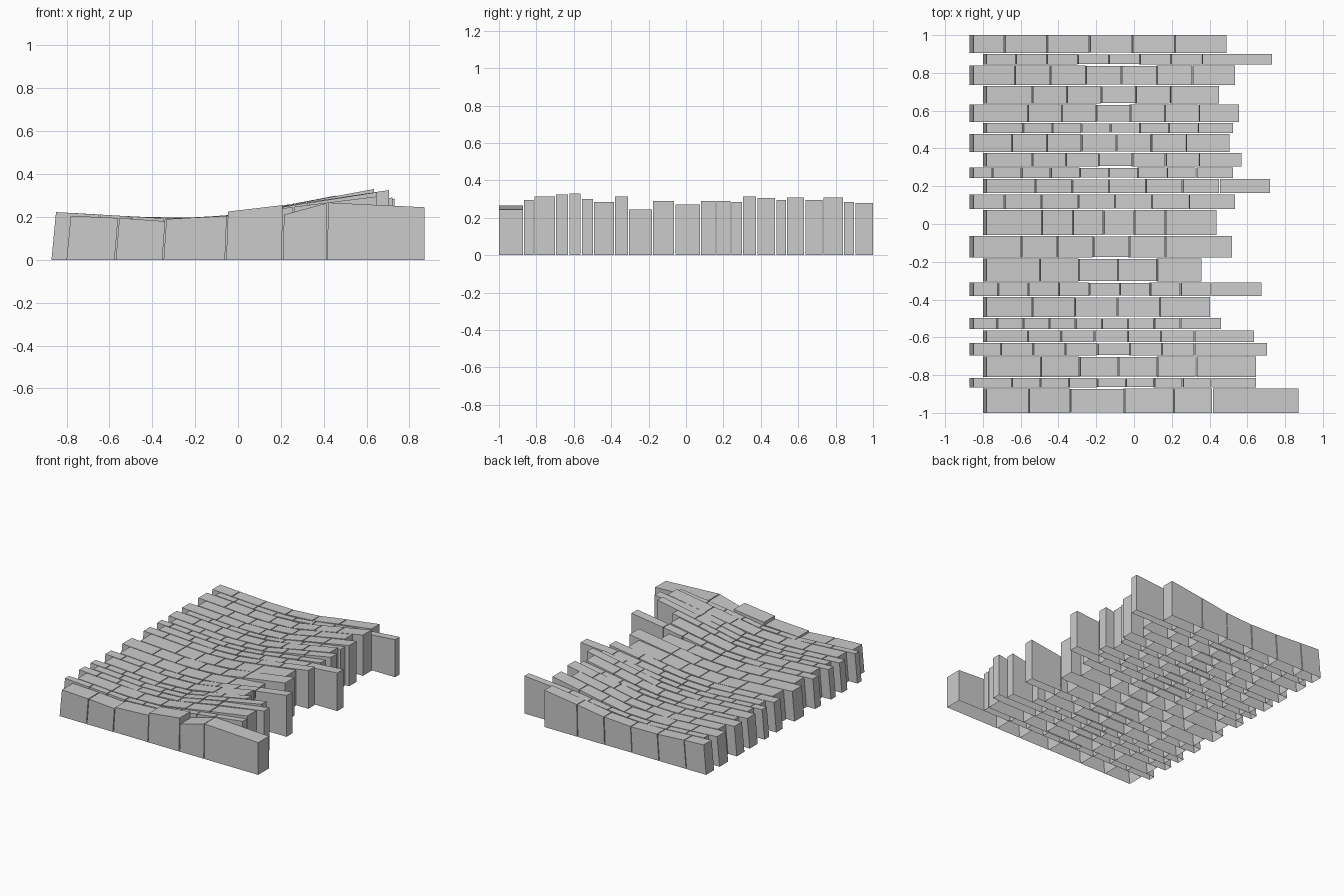
import bpy, bmesh

# rows front to back:
# (back edge y, right end x, top height at right end, stones, first joint x, last joint x)
ROWS = [(-.868, .87, .245, 6, -.565, .42), (-.813, .645, .295, 9, -.66, .41),
        (-.698, .645, .315, 6, -.505, .33), (-.627, .705, .325, 8, -.72, .32),
        (-.56, .635, .33, 7, -.575, .32), (-.495, .46, .30, 9, -.74, .245),
        (-.383, .40, .285, 5, -.55, .135), (-.307, .675, .315, 9, -.735, .41),
        (-.18, .355, .245, 5, -.51, .12), (-.06, .52, .29, 6, -.61, .165),
        (.077, .435, .27, 6, -.50, .165), (.16, .535, .29, 7, -.70, .29),
        (.24, .72, .29, 7, -.535, .455), (.302, .525, .285, 9, -.765, .33),
        (.378, .57, .315, 7, -.55, .345), (.48, .505, .305, 7, -.66, .275),
        (.538, .525, .295, 8, -.60, .34), (.635, .555, .31, 7, -.575, .345),
        (.733, .45, .295, 6, -.55, .19), (.842, .535, .31, 7, -.645, .31),
        (.902, .73, .285, 8, -.64, .36), (1.003, .49, .28, 6, -.70, .215)]
PROFILE = [(-.9, .224), (-.8, .219), (-.35, .193), (-.05, .203),
           (.2, .248), (.42, .285), (.63, .322), (.9, .33)]
# front course: joints and the stepped tops of its stones
FRONT_CUTS = [-.8, -.57, -.347, -.055, .21, .418, .87]
FRONT_TOPS = [(.205, .195), (.195, .18), (.19, .205), (.225, .255),
              (.21, .265), (.267, .245)]


def surface(x):
    for (xa, za), (xb, zb) in zip(PROFILE, PROFILE[1:]):
        if x <= xb:
            return za + (zb - za) * (x - xa) / (xb - xa)
    return PROFILE[-1][1]


def lean(x):
    return max(0, .02 * (.5 - x) / 1.3)


def block(bm, xa, xb, ya, yb, za, zb):
    # leaning hollow stone with a sloping top, open underneath
    pts = [(xa, 0), (xb, 0), (xb + lean(xb), zb), (xa + lean(xa), za)]
    front = [bm.verts.new((x, ya, z)) for x, z in pts]
    back = [bm.verts.new((x, yb, z)) for x, z in pts]
    bm.faces.new(front)
    bm.faces.new(back[::-1])
    for i in (1, 2, 3):
        j = (i + 1) % 4
        bm.faces.new((front[j], front[i], back[i], back[j]))


# one object per course of stones
y0 = -1.003
for r, (y1, end, ztop, n, first, last) in enumerate(ROWS):
    bm = bmesh.new()
    start = -.87 if r % 2 else -.80
    step = (last - first) / (n - 2)
    cuts = [start] + [first + i * step for i in range(n - 1)] + [end]
    if r == 0:
        cuts = FRONT_CUTS

    def top(x):
        t = min(1, max(0, x / end))
        return surface(x) + (ztop - surface(end)) * t

    for i in range(n):
        xa, xb = cuts[i], cuts[i + 1]
        inset = .005 if -.25 < (xa + xb) / 2 < .05 else .003
        za, zb = FRONT_TOPS[i] if r == 0 else (top(xa), top(xb))
        block(bm, xa, xb - (.006 if i < n - 1 else 0),
              y0 + inset, y1 - inset, za, zb)
    mesh = bpy.data.meshes.new(f"stone_course_{r + 1}")
    bm.to_mesh(mesh)
    bm.free()
    bpy.context.collection.objects.link(bpy.data.objects.new(mesh.name, mesh))
    y0 = y1
